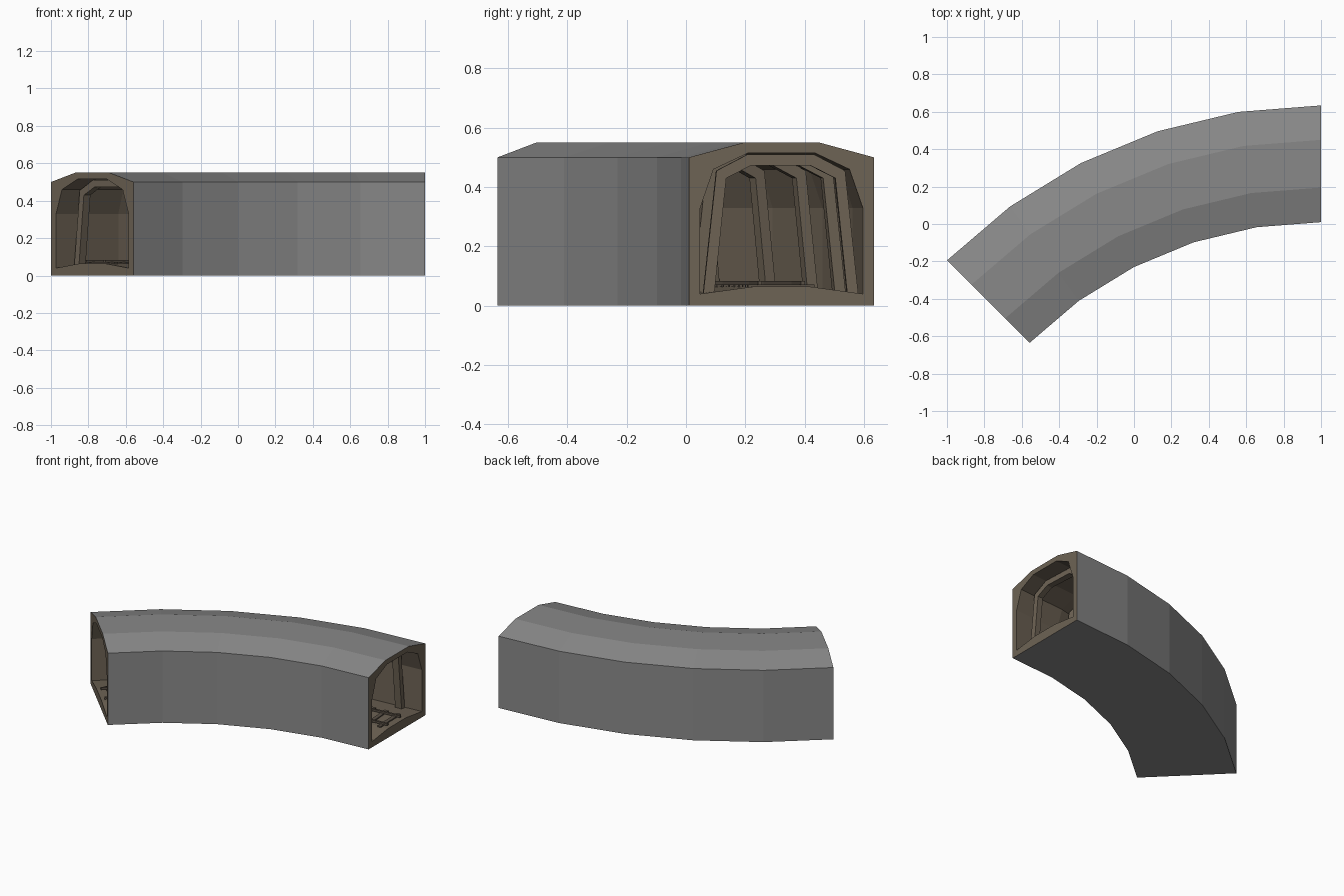
import bpy, bmesh, math

if "Cube" in bpy.data.objects:
    bpy.data.objects.remove(bpy.data.objects["Cube"])

RI, YC = 2.204, -2.194      # inner bend radius and bend centre (x = 1)
BEND = [9 * i for i in range(6)]


def material(name, rgb):
    m = bpy.data.materials.new(name)
    m.diffuse_color = (*rgb, 1)
    m.use_nodes = True
    m.node_tree.nodes["Principled BSDF"].inputs["Base Color"].default_value = m.diffuse_color
    return m


GREY = material("grey_rock", (0.25, 0.25, 0.25))
BROWN = material("brown_earth", (0.155, 0.125, 0.09))
DARK = material("dark_track", (0.10, 0.08, 0.06))


def place(u, z, deg):
    """Point of the cross-section (u across, z up) at an angle on the bend."""
    a, r = math.radians(deg), RI + u
    return (1 - r * math.sin(a), YC + r * math.cos(a), z)


def sweep(bm, loops, angles, mats=(0,), cap_mat=0):
    """Sweep closed section loops round the bend and cap both ends."""
    ends = []
    for loop, mat in zip(loops, mats):
        rings = [[bm.verts.new(place(u, z, a)) for u, z in loop] for a in angles]
        n = len(loop)
        for r0, r1 in zip(rings, rings[1:]):
            for i in range(n):
                j = (i + 1) % n
                f = bm.faces.new((r0[i], r0[j], r1[j], r1[i]))
                f.material_index = mat
        ends.append((rings[0], rings[-1]))
    for side in (0, 1):
        edges = [bm.edges.get((e[side][i - 1], e[side][i]))
                 for e in ends for i in range(len(e[side]))]
        res = bmesh.ops.triangle_fill(bm, edges=edges, use_beauty=True)
        for f in res["geom"]:
            if isinstance(f, bmesh.types.BMFace):
                f.material_index = cap_mat


def finish(bm, name, mats):
    bmesh.ops.recalc_face_normals(bm, faces=bm.faces[:])
    me = bpy.data.meshes.new(name)
    bm.to_mesh(me)
    bm.free()
    for m in mats:
        me.materials.append(m)
    ob = bpy.data.objects.new(name, me)
    bpy.context.collection.objects.link(ob)
    return ob


def rect(u0, u1, z0, z1):
    return [(u0, z0), (u1, z0), (u1, z1), (u0, z1)]


# Tunnel body: grey outside, brown lining and end faces
outer = [(0, 0), (0, 0.5), (0.185, 0.55), (0.44, 0.55), (0.624, 0.5), (0.624, 0)]
inner = [(0.038, 0.04), (0.038, 0.33), (0.083, 0.46), (0.2, 0.515), (0.424, 0.515),
         (0.541, 0.46), (0.586, 0.33), (0.586, 0.04), (0.41, 0.064), (0.214, 0.064)]
bm = bmesh.new()
sweep(bm, [outer, inner], BEND, mats=(0, 1), cap_mat=1)
finish(bm, "tunnel_shell", [GREY, BROWN])

# Support frames: leaning legs and a bevelled lintel
left_out = [(0.05, 0.035), (0.095, 0.455), (0.2, 0.51)]
left_in = [(0.212, 0.473), (0.128, 0.43), (0.087, 0.035)]
flip = lambda pts: [(0.624 - u, z) for u, z in reversed(pts)]
arch = left_out + flip(left_out) + flip(left_in) + left_in
bm = bmesh.new()
for k in range(6):
    a = 3 + 7.8 * k
    sweep(bm, [arch], [a - 0.5, a + 0.5])
finish(bm, "support_frames", [BROWN])

# Track: sleepers and two rails
bm = bmesh.new()
for k in range(22):
    a = 1.4 + 2 * k
    sweep(bm, [rect(0.2, 0.424, 0.06, 0.072)], [a - 0.3, a + 0.3])
finish(bm, "track_sleepers", [DARK])
bm = bmesh.new()
for u in (0.24, 0.384):
    sweep(bm, [rect(u - 0.007, u + 0.007, 0.07, 0.084)], [0.5] + BEND[1:-1] + [44.5])
finish(bm, "track_rails", [DARK])
